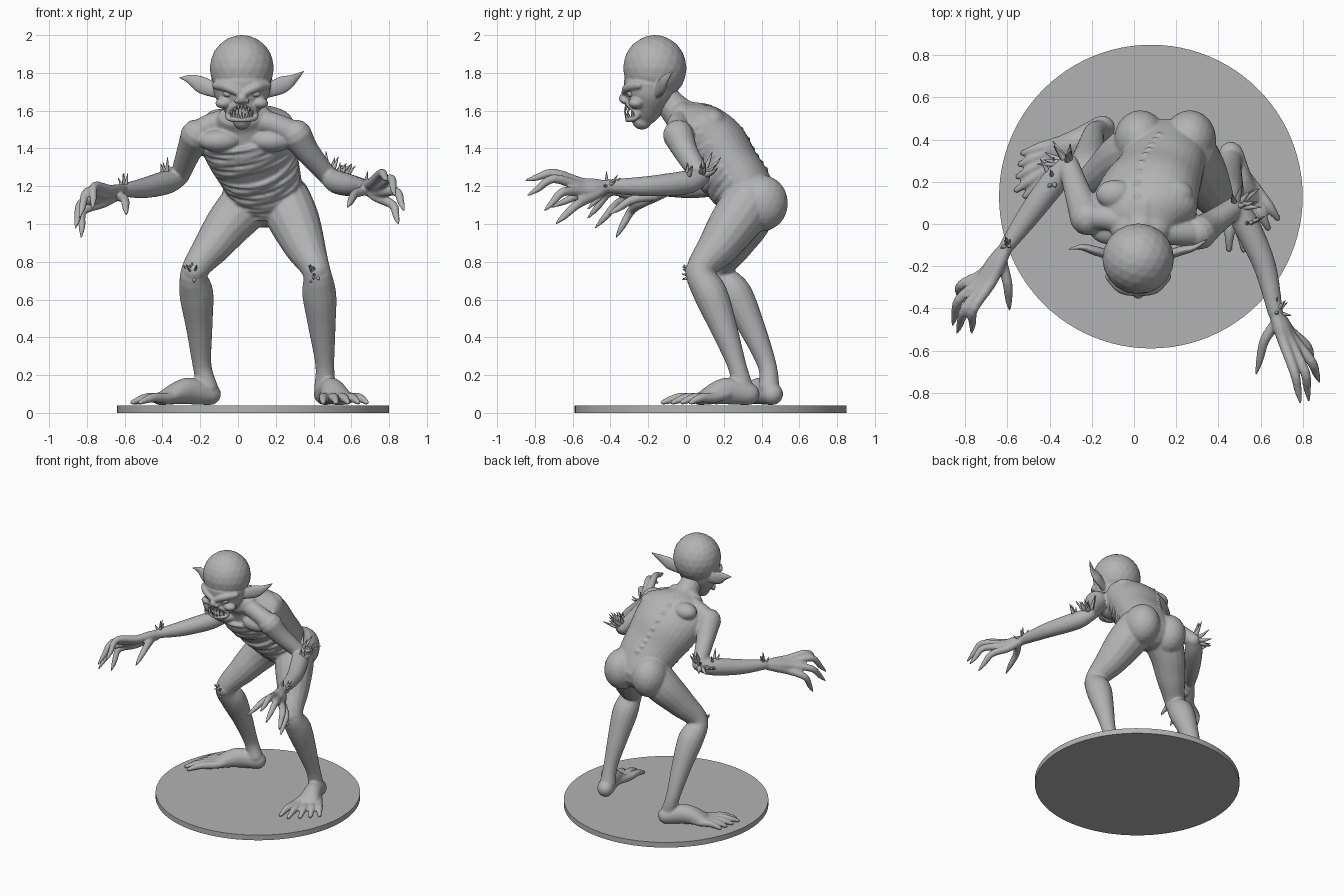
import bpy, bmesh, math, random
from mathutils import Vector, Matrix

random.seed(4)
if "Cube" in bpy.data.objects:
    bpy.data.objects.remove(bpy.data.objects["Cube"])

clay = bpy.data.materials.new("clay_grey")
clay.use_nodes = True
grey = (0.45, 0.45, 0.45, 1)
clay.diffuse_color = grey
clay.node_tree.nodes["Principled BSDF"].inputs["Base Color"].default_value = grey


def finish(bm, name, voxel=None):
    """Turn a bmesh into a smooth object, fused into one skin when voxel is set."""
    bmesh.ops.recalc_face_normals(bm, faces=bm.faces)
    for f in bm.faces:
        f.smooth = True
    me = bpy.data.meshes.new(name)
    bm.to_mesh(me)
    bm.free()
    me.materials.append(clay)
    ob = bpy.data.objects.new(name, me)
    bpy.context.collection.objects.link(ob)
    if voxel:
        fuse = ob.modifiers.new("fuse", 'REMESH')
        fuse.mode = 'VOXEL'
        fuse.voxel_size = voxel
        fuse.use_smooth_shade = True
        soft = ob.modifiers.new("soften", 'SMOOTH')
        soft.factor = 0.5
        soft.iterations = 3
    return ob


def frames(pts, n=5, ref=None):
    """Smooth path through (x, y, z, rx[, ry]) points, with ring axes."""
    pts = [tuple(p) + (p[3],) * (5 - len(p)) for p in pts]
    path = []
    for i in range(len(pts) - 1):
        a, b, c, d = (pts[max(0, min(len(pts) - 1, i + k))] for k in (-1, 0, 1, 2))
        for s in range(n + (i == len(pts) - 2)):
            t = s / n
            path.append([q + 0.5 * t * (r - p + t * (2*p - 5*q + 4*r - e + t * (3*(q - r) + e - p)))
                         for p, q, r, e in zip(a, b, c, d)])
    pos = [Vector(p[:3]) for p in path]
    span = pos[-1] - pos[0]
    if ref is None:
        ref = Vector((0, 1, 0)) if abs(span.z) > 0.6 * span.length else Vector((0, 0, 1))
    out = []
    for i, p in enumerate(path):
        t = (pos[min(i + 1, len(pos) - 1)] - pos[max(i - 1, 0)]).normalized()
        side = t.cross(ref).normalized()
        out.append((pos[i], t, side, side.cross(t).normalized(),
                    max(p[3], 0.002), max(p[4], 0.002)))
    return out


def tube(bm, pts, n=5, ref=None, sides=16):
    """Tapered elliptical limb with domed ends."""
    fr = frames(pts, n, ref)

    def dome(f, sign):
        c, t, s, u, rx, ry = f
        return [(c + t * sign * min(rx, ry) * math.sin(a), t, s, u,
                 rx * math.cos(a), ry * math.cos(a)) for a in (0.5, 1.0, 1.4)]
    fr = dome(fr[0], -1)[::-1] + fr + dome(fr[-1], 1)
    rings = []
    for c, t, s, u, rx, ry in fr:
        rings.append([bm.verts.new(c + s * rx * math.cos(a) + u * ry * math.sin(a))
                      for a in (math.tau * k / sides for k in range(sides))])
    for r, q in zip(rings, rings[1:]):
        for k in range(sides):
            j = (k + 1) % sides
            bm.faces.new((r[k], r[j], q[j], q[k]))
    bm.faces.new(rings[0])
    bm.faces.new(rings[-1])


def ball(bm, c, r):
    r = r if isinstance(r, tuple) else (r, r, r)
    bmesh.ops.create_icosphere(bm, subdivisions=3, radius=1,
                               matrix=Matrix.Translation(c) @ Matrix.Diagonal((*r, 1)))


def spike(bm, base, tip, r, sag=0.0):
    mid = (Vector(base) + Vector(tip)) / 2 + Vector((0, 0, -sag))
    tube(bm, [(*base, r), (*mid, r * 0.6), (*tip, 0.002)], 3, sides=8)


# Round stand
bm = bmesh.new()
bmesh.ops.create_cone(bm, cap_ends=True, segments=96, radius1=0.72, radius2=0.72,
                      depth=0.04, matrix=Matrix.Translation((0.08, 0.13, 0.02)))
stand = finish(bm, "round_stand")
for f in stand.data.polygons:
    f.use_smooth = abs(f.normal.z) < 0.5
stand.data.set_sharp_from_angle(angle=0.6)

# Hunched torso, neck and buttocks
body = bmesh.new()
torso = [(.03, -.02, 1.56, .15, .09), (.04, .06, 1.50, .25, .15), (.07, .15, 1.40, .245, .18),
         (.11, .23, 1.29, .22, .165), (.14, .30, 1.20, .20, .155), (.15, .36, 1.12, .19, .14)]
tube(body, torso, sides=32)
tube(body, [(.02, -.12, 1.68, .07), (.03, -.03, 1.58, .09), (.04, .06, 1.53, .12)])
for x in (.03, .265):
    ball(body, (x, .40, 1.11), (.125, .14, .15))
for x in (-.09, .19):
    ball(body, (x, .14, 1.55), (.09, .07, .06))      # shoulder blades
    ball(body, (x - .01, -.03, 1.44), (.11, .07, .06))  # chest muscles

# Belly folds, ribs and backbone bumps laid on the torso surface
skin = frames(torso)
for i, (c, t, s, u, rx, ry) in enumerate(skin[6:-2]):
    reach, droop = (1.15, 0.03) if i > 6 else (1.3, -0.03)
    arc = []
    for k in range(-4, 5):
        a = reach * k / 4
        p = c + s * rx * math.sin(a) - u * ry * math.cos(a)
        p += t * (droop * math.cos(a) + 0.008 * math.sin(3 * a + i * 2))
        arc.append((*p, 0.016 - 0.0025 * abs(k)))
    tube(body, arc, 2, sides=8)
for c, t, s, u, rx, ry in skin[4:-4:2]:
    ball(body, c + u * (ry - 0.004), 0.016)

# Legs
legs = {
    "left": [(.25, .34, 1.12, .14), (.30, .26, 1.01, .135), (.355, .17, .88, .11),
             (.415, .075, .75, .075), (.43, .13, .63, .09), (.445, .20, .45, .072),
             (.46, .27, .25, .05), (.46, .30, .13, .058)],
    "right": [(.06, .36, 1.12, .14), (-.04, .32, 1.01, .125), (-.13, .25, .89, .102),
              (-.23, .18, .75, .072), (-.22, .26, .63, .09), (-.205, .35, .45, .07),
              (-.19, .43, .25, .05), (-.16, .44, .13, .055)]}
for pts in legs.values():
    tube(body, pts)
    x, y, z, r = pts[3]
    ball(body, (x, y - .02, z), (.06, .06, .06))


# Feet with five splayed toes
def foot(heel, big, little):
    heel, big, little = Vector(heel), Vector(big), Vector(little)
    mid = (big + little) / 2

    def at(toe, k, z):
        p = heel.lerp(toe, k)
        return (p.x, p.y, z)
    tube(body, [(*at(mid, 0, .1), .06), (*at(mid, .3, .115), .065, .07),
                (*at(mid, .6, .072), .085, .032)])
    for k in range(5):
        toe = big.lerp(little, k / 4)
        toe = heel.lerp(toe, 1 - 0.06 * abs(k - 1))
        tube(body, [(*at(toe, .35, .1), .025), (*at(toe, .6, .08), .027),
                    (*at(toe, .82, .08), .025), (*at(toe, 1, .056), .014)], 4, sides=10)


foot((.46, .33, .1), (.45, -.15, 0), (.73, -.04, 0))
foot((-.15, .455, .1), (-.54, .11, 0), (-.61, .31, 0))

# Arms
arms = {
    "left": ([(.31, -.04, 1.47, .083), (.37, 0, 1.38, .065), (.48, .08, 1.25, .05)],
             [(.48, .08, 1.25, .05), (.53, 0, 1.22, .063), (.62, -.2, 1.2, .054), (.67, -.42, 1.2, .036)]),
    "right": ([(-.22, .03, 1.47, .085), (-.26, .13, 1.38, .066), (-.31, .28, 1.25, .05)],
              [(-.31, .28, 1.25, .05), (-.38, .2, 1.22, .063), (-.5, .04, 1.19, .054), (-.6, -.1, 1.18, .036)])}
for upper, fore in arms.values():
    tube(body, upper)
    tube(body, fore)
    x, y, z, r = upper[0]
    tube(body, [(.03, 0, 1.56, .07), (x * .6, y, 1.53, .06), (x, y, z, .07)])  # shoulder slope

# Hands: each finger is knuckle, bend and claw tip; the thumb is last
hands = {
    "left": [((.71, -.56, 1.22), (.76, -.70, 1.27), (.79, -.85, 1.23)),
             ((.74, -.56, 1.20), (.81, -.70, 1.24), (.83, -.84, 1.15)),
             ((.75, -.54, 1.17), (.84, -.65, 1.17), (.88, -.75, 1.07)),
             ((.74, -.51, 1.14), (.82, -.58, 1.10), (.85, -.69, 1.00)),
             ((.68, -.46, 1.18), (.62, -.55, 1.16), (.58, -.71, 1.09))],
    "right": [((-.68, -.28, 1.18), (-.76, -.40, 1.20), (-.77, -.52, 1.08)),
              ((-.71, -.29, 1.16), (-.80, -.40, 1.17), (-.84, -.52, 1.03)),
              ((-.73, -.27, 1.14), (-.83, -.36, 1.11), (-.86, -.48, .98)),
              ((-.72, -.24, 1.11), (-.82, -.29, 1.07), (-.83, -.37, .93)),
              ((-.63, -.16, 1.15), (-.60, -.28, 1.13), (-.59, -.41, 1.05))]}
for side, fingers in hands.items():
    wrist = Vector(arms[side][1][-1][:3])
    for base, bend, tip in fingers:
        palm = wrist.lerp(Vector(base), 0.5)
        tube(body, [(*wrist, .03), (*palm, .032), (*base, .028), (*bend, .024),
                    (*Vector(bend).lerp(Vector(tip), .6), .018), (*tip, .006)], 4, sides=10)
finish(body, "body", 0.008)

# Bony spikes on elbows, wrists and knees
bm = bmesh.new()


def cluster(centre, out, radius, count, length, r):
    out = Vector(out).normalized()
    for k in range(count):
        d = (out + Vector(random.uniform(-.8, .8) for _ in range(3))).normalized()
        c = Vector(centre)
        spike(bm, c + d * radius * .7, c + d * (radius + length * random.uniform(.6, 1)), r, r * .4)


for side, sx in (("left", 1), ("right", -1)):
    upper, fore = arms[side]
    cluster(upper[2][:3], (.6 * sx, .7, .5), .045, 9, .11, .018)
    cluster(fore[1][:3], (.5 * sx, .3, .5), .055, 5, .08, .016)
    cluster(fore[3][:3], (.3 * sx, .4, .7), .035, 6, .06, .012)
    x, y, z, r = legs[side][3]
    cluster((x, y - .02, z - .01), (0, -1, 0), .055, 8, .035, .012)
finish(bm, "bony_spikes")

# Head: skull, snarling face and pointed ears
head = bmesh.new()
ball(head, (.02, -.165, 1.825), (.17, .168, .176))
tube(head, [(.02, -.19, 1.74, .155, .14), (.02, -.2, 1.67, .14, .125),
            (.02, -.215, 1.6, .095, .085), (.02, -.235, 1.55, .05, .055)], sides=24)
ball(head, (.02, -.325, 1.665), (.028, .03, .03))
for s in (-1, 1):
    tube(head, [(.02 + s * .135, -.25, 1.735, .022), (.02 + s * .08, -.305, 1.725, .025),
                (.02 + s * .018, -.325, 1.695, .018)])               # brow
    ball(head, (.02 + s * .095, -.265, 1.64), (.045, .04, .03))      # cheek
    ball(head, (.02 + s * .025, -.325, 1.652), (.015, .018, .013))   # nostril
    tip = (.35, -.07, 1.81) if s > 0 else (-.31, -.12, 1.775)
    tube(head, [(.02 + s * .13, -.15, 1.70, .022, .035), (.02 + s * .21, -.125, 1.735, .022, .046),
                (.02 + s * .27, -.11, 1.765, .014, .028), (*tip, .003)])
lips = []
for k in range(17):
    a = math.tau * k / 16
    lips.append((.02 + .075 * math.cos(a), -.308 + .05 * math.cos(a) ** 2,
                 1.595 + .042 * math.sin(a) - .02 * math.cos(a) ** 2, .015))
tube(head, lips, 3, Vector((0, 1, 0)), 10)
finish(head, "head", 0.006)

# Eyes and jagged teeth
bm = bmesh.new()
for s in (-1, 1):
    ball(bm, (.02 + s * .07, -.288, 1.69), (.03, .025, .02))
finish(bm, "eyes")
bm = bmesh.new()
for k in range(-3, 4):
    x, y = .02 + k * .018, -.314 + .004 * k * k
    for z, way in ((1.63 - .003 * k * k, -1), (1.56, 1)):
        spike(bm, (x, y, z), (x, y - .012, z + way * random.uniform(.025, .038)), .008)
finish(bm, "teeth")
